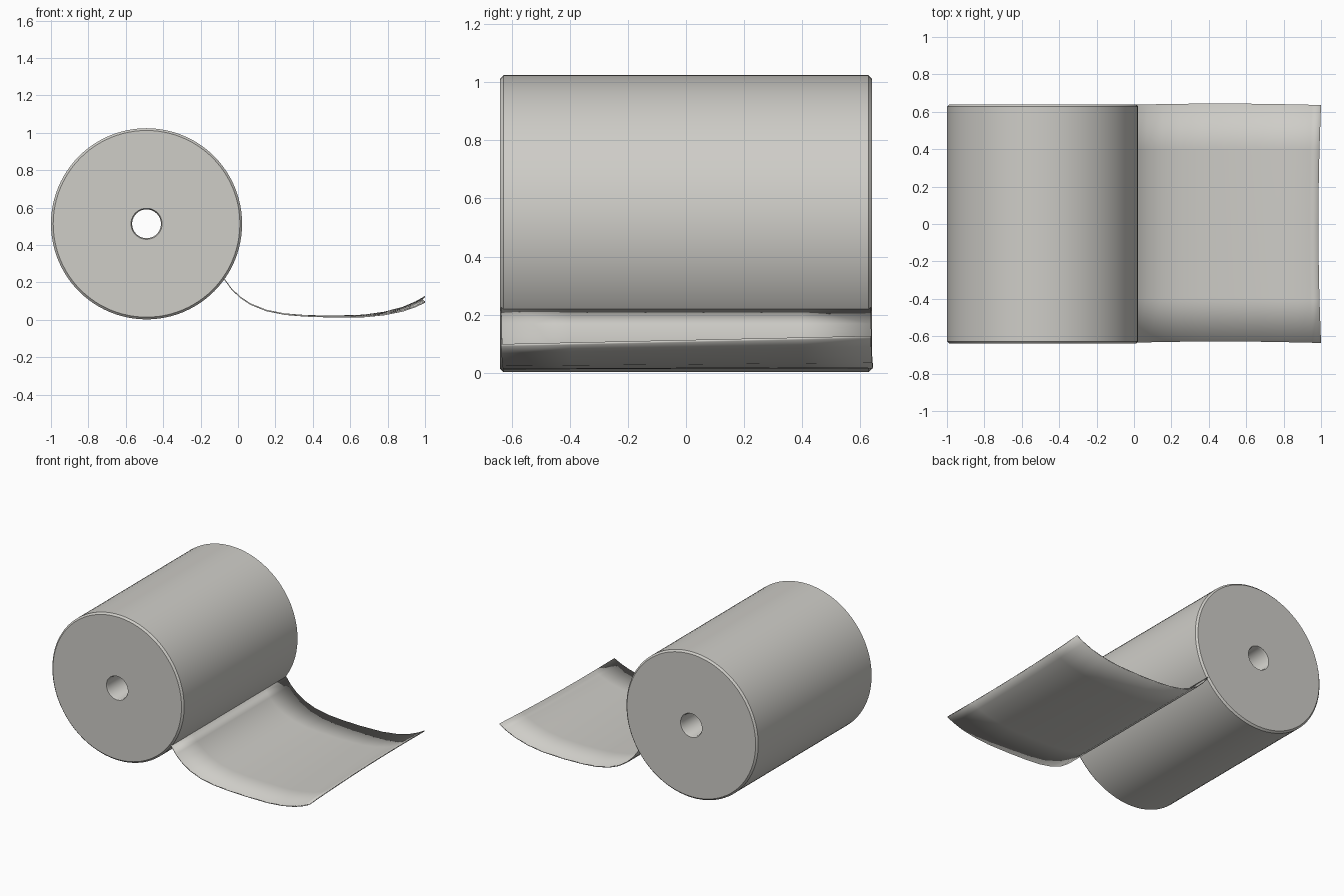
import bpy, bmesh, math
from mathutils import Vector, Matrix

cube = bpy.data.objects.get("Cube")
if cube:
    bpy.data.objects.remove(cube, do_unlink=True)

# One off-white paper colour
COLOUR = (0.62, 0.61, 0.575, 1)
paper = bpy.data.materials.new("warm_grey_paper")
paper.use_nodes = True
paper.diffuse_color = COLOUR
shader = paper.node_tree.nodes["Principled BSDF"]
shader.inputs["Base Color"].default_value = COLOUR
shader.inputs["Roughness"].default_value = 0.8


def finish(name, bm):
    bmesh.ops.recalc_face_normals(bm, faces=bm.faces)
    for f in bm.faces:
        f.smooth = True
    mesh = bpy.data.meshes.new(name)
    bm.to_mesh(mesh)
    bm.free()
    mesh.materials.append(paper)
    obj = bpy.data.objects.new(name, mesh)
    bpy.context.collection.objects.link(obj)
    return obj


# Wound roll: a closed profile lathed round its axis along y
RADIUS, HOLE, HALF, BEVEL = 0.511, 0.077, 0.64, 0.012
axis = Vector((-0.489, 0, 0.513))
half_profile = [(HOLE, HALF - BEVEL), (HOLE + BEVEL / 2, HALF),
                (RADIUS - BEVEL, HALF), (RADIUS, HALF - BEVEL)]
profile = half_profile + [(r, -y) for r, y in reversed(half_profile)]
bm = bmesh.new()
STEPS = 96
rings = []
for i in range(STEPS):
    a = math.tau * i / STEPS
    rings.append([bm.verts.new(axis + Vector((r * math.cos(a), y, r * math.sin(a))))
                  for r, y in profile])
for i, ring in enumerate(rings):
    after = rings[(i + 1) % STEPS]
    for j in range(len(profile)):
        k = (j + 1) % len(profile)
        bm.faces.new((ring[j], ring[k], after[k], after[j]))
roll = finish("paper_roll", bm)
bpy.context.view_layer.objects.active = roll
roll.select_set(True)
bpy.ops.object.shade_smooth_by_angle(angle=math.radians(30))
roll.select_set(False)

# Loose sheet: a curling strip hanging off the roll, swept along y
path = [(-0.075, 0.22), (-0.035, 0.165), (0.01, 0.122), (0.07, 0.082), (0.15, 0.05),
        (0.25, 0.03), (0.36, 0.021), (0.5, 0.017), (0.67, 0.02), (0.78, 0.033),
        (0.88, 0.056), (0.95, 0.083), (1.0, 0.109)]
across = [-0.636, -0.4, -0.2, 0, 0.2, 0.4, 0.636]
THICK = 0.008


def sheet_point(x, z, y, lift):
    t = max(0, min(1, (x + 0.075) / 1.075))
    side = y / 0.636
    end = t ** 4
    return Vector((x - 0.014 * end * (1 - side * side),
                   y + 0.008 * math.sin(math.pi * t),
                   z + 0.014 * side * end + lift))


bm = bmesh.new()
layers = [[[bm.verts.new(sheet_point(x, z, y, lift)) for y in across] for x, z in path]
          for lift in (-THICK / 2, THICK / 2)]
rows, cols = len(path), len(across)
for grid in layers:
    for i in range(rows - 1):
        for j in range(cols - 1):
            bm.faces.new((grid[i][j], grid[i + 1][j], grid[i + 1][j + 1], grid[i][j + 1]))
# Thin rim closing the two layers
border = ([(i, 0) for i in range(rows)] + [(rows - 1, j) for j in range(1, cols)]
          + [(i, cols - 1) for i in range(rows - 2, -1, -1)]
          + [(0, j) for j in range(cols - 2, 0, -1)])
low, high = layers
for (a, b), (c, d) in zip(border, border[1:] + border[:1]):
    bm.faces.new((low[a][b], low[c][d], high[c][d], high[a][b]))
finish("loose_sheet", bm)
